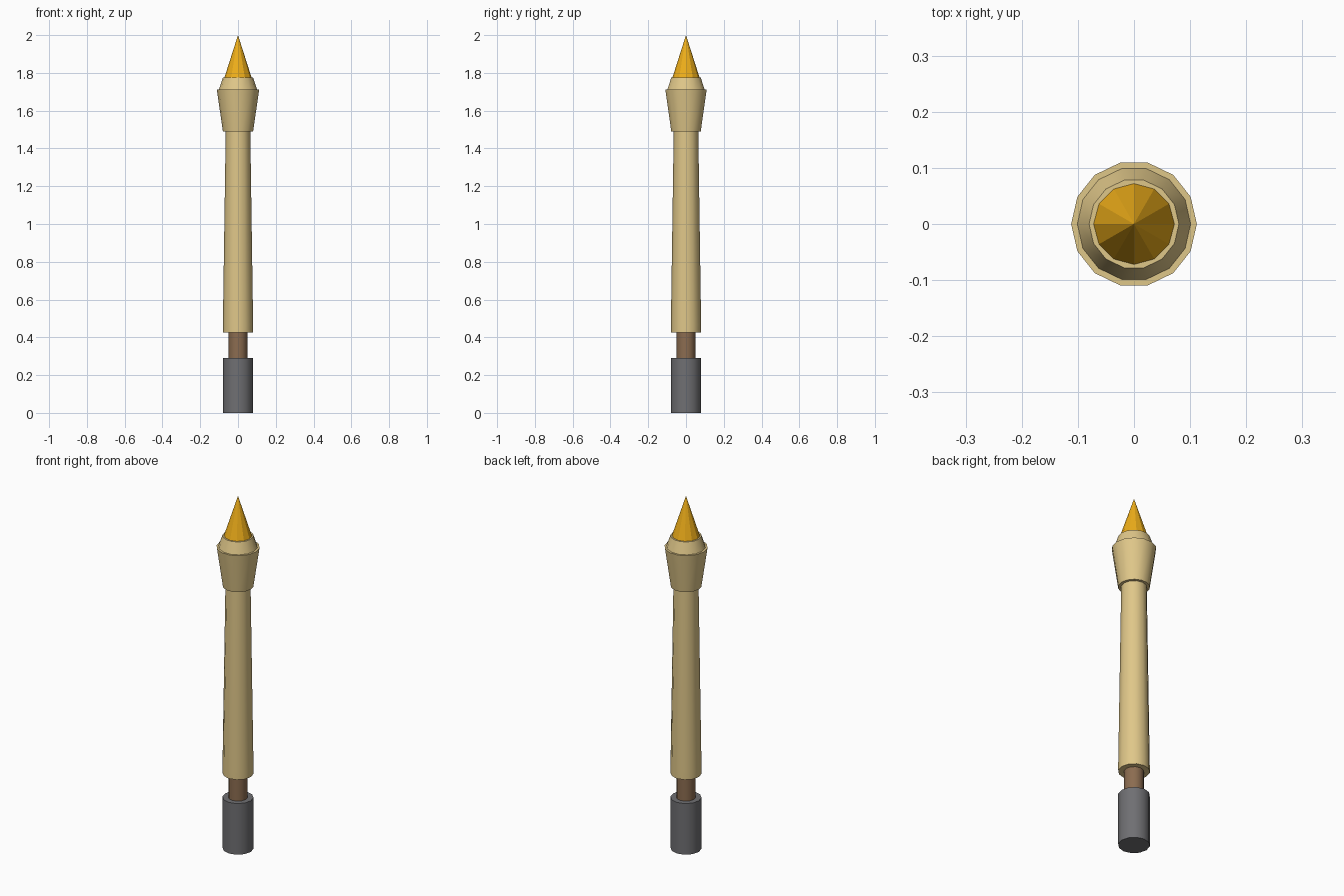
import bpy, bmesh, math

if "Cube" in bpy.data.objects:
    bpy.data.objects.remove(bpy.data.objects["Cube"])

def material(name, rgb):
    m = bpy.data.materials.new(name)
    m.diffuse_color = (*rgb, 1)
    m.use_nodes = True
    m.node_tree.nodes["Principled BSDF"].inputs["Base Color"].default_value = m.diffuse_color
    return m

tan = material("tan", (0.74, 0.57, 0.25))
brown = material("brown", (0.26, 0.15, 0.08))
grey = material("dark_grey", (0.16, 0.16, 0.17))
gold = material("gold", (0.85, 0.42, 0.01))

def lathe(name, profile, sides, mat, smooth=True):
    """Closed solid of revolution from (radius, z) points, bottom to top."""
    bm = bmesh.new()
    rings = []
    for r, z in profile:
        count = sides if r > 0 else 1
        rings.append([bm.verts.new((r * math.cos(2 * math.pi * i / sides),
                                    r * math.sin(2 * math.pi * i / sides), z))
                      for i in range(count)])
    bm.faces.new(rings[0][::-1])
    for a, b in zip(rings, rings[1:]):
        for i in range(sides):
            j = (i + 1) % sides
            if len(b) == 1:
                bm.faces.new((a[i], a[j], b[0]))
            else:
                bm.faces.new((a[i], a[j], b[j], b[i]))
    if len(rings[-1]) > 1:
        bm.faces.new(rings[-1])
    mesh = bpy.data.meshes.new(name)
    bm.to_mesh(mesh)
    bm.free()
    mesh.materials.append(mat)
    obj = bpy.data.objects.new(name, mesh)
    bpy.context.collection.objects.link(obj)
    if smooth:
        bpy.ops.object.select_all(action='DESELECT')
        obj.select_set(True)
        bpy.context.view_layer.objects.active = obj
        bpy.ops.object.shade_smooth_by_angle(angle=math.radians(35))
    return obj

# Base weight and the thin neck above it
lathe("base_cylinder", [(0.08, 0), (0.08, 0.29)], 12, grey)
lathe("neck", [(0.05, 0.29), (0.05, 0.425)], 12, brown)

# Long shaft with a straight collar at the bottom and a slight taper
lathe("shaft", [(0.08, 0.425), (0.08, 0.47), (0.065, 1.49)], 12, tan)

# Flared head: widening cup, narrow rim, then a shoulder closing in
lathe("flared_head", [(0.08, 1.49), (0.109, 1.69), (0.112, 1.712),
                      (0.101, 1.712), (0.08, 1.775)], 14, tan)

# Pointed tip
lathe("tip", [(0.072, 1.775), (0, 2.0)], 12, gold, smooth=False)
